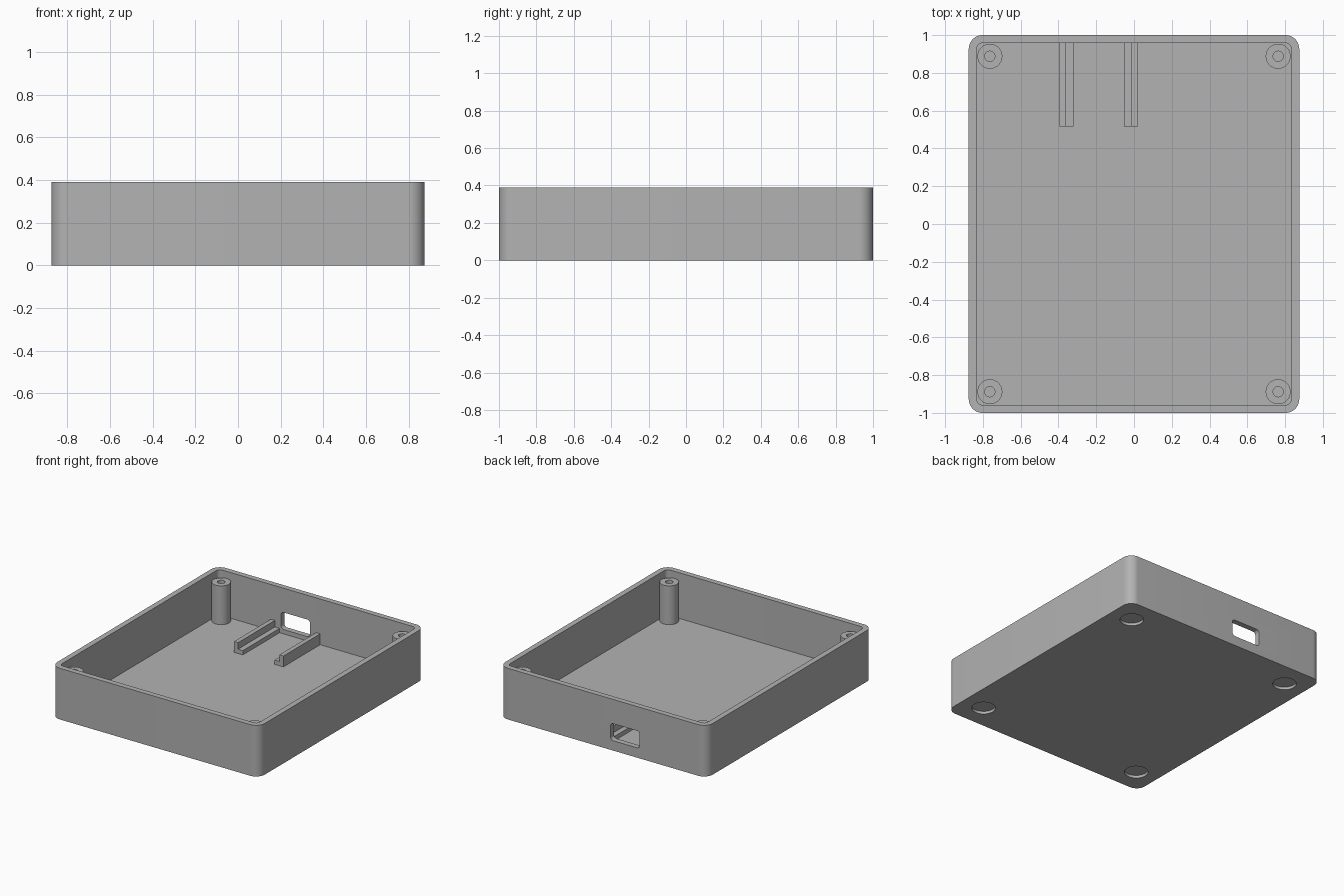
import bpy
import bmesh
from math import sin, cos, pi
from mathutils import Matrix, Vector

HX, HY, HEIGHT = 0.875, 1.0, 0.39
WALL = 0.042
CORNER = 0.073
POST_TOP = 0.338

old = bpy.data.objects.get("Cube")
if old:
    bpy.data.objects.remove(old, do_unlink=True)

grey = bpy.data.materials.new("light_grey_plastic")
grey.use_nodes = True
COLOUR = (0.45, 0.45, 0.45, 1)
grey.diffuse_color = COLOUR
grey.node_tree.nodes["Principled BSDF"].inputs["Base Color"].default_value = COLOUR


def finish(name, bm):
    bmesh.ops.recalc_face_normals(bm, faces=bm.faces)
    mesh = bpy.data.meshes.new(name)
    bm.to_mesh(mesh)
    bm.free()
    mesh.materials.append(grey)
    obj = bpy.data.objects.new(name, mesh)
    bpy.context.collection.objects.link(obj)
    return obj


def prism(name, outline, depth, matrix=Matrix()):
    """Extrude a flat outline along its local z, then place it."""
    bm = bmesh.new()
    base = bm.faces.new([bm.verts.new((x, y, 0)) for x, y in outline])
    top = bmesh.ops.extrude_face_region(bm, geom=[base])["geom"]
    moved = [v for v in top if isinstance(v, bmesh.types.BMVert)]
    bmesh.ops.translate(bm, verts=moved, vec=(0, 0, depth))
    bm.transform(matrix)
    return finish(name, bm)


def rounded_rect(hx, hy, r, steps=10):
    points = []
    for q, (sx, sy) in enumerate([(1, 1), (-1, 1), (-1, -1), (1, -1)]):
        for i in range(steps + 1):
            a = (q + i / steps) * pi / 2
            points.append((sx * (hx - r) + r * cos(a), sy * (hy - r) + r * sin(a)))
    return points


def circle(r, n=48):
    return [(r * cos(2 * pi * i / n), r * sin(2 * pi * i / n)) for i in range(n)]


def smooth(obj):
    bpy.ops.object.select_all(action="DESELECT")
    obj.select_set(True)
    bpy.context.view_layer.objects.active = obj
    bpy.ops.object.shade_smooth_by_angle(angle=pi / 6)


def cut(obj, cutters):
    """Subtract the cutters, keep the resulting mesh and drop the helpers."""
    for c in cutters:
        c.hide_render = True
        mod = obj.modifiers.new(c.name, "BOOLEAN")
        mod.operation = "DIFFERENCE"
        mod.solver = "EXACT"
        mod.object = c
    deps = bpy.context.evaluated_depsgraph_get()
    mesh = bpy.data.meshes.new_from_object(obj.evaluated_get(deps))
    obj.modifiers.clear()
    obj.data = mesh
    for c in cutters:
        bpy.data.objects.remove(c, do_unlink=True)
    smooth(obj)


def at(x, y, z):
    return Matrix.Translation(Vector((x, y, z)))


CORNERS = [(sx, sy) for sx in (-1, 1) for sy in (-1, 1)]
PORT_X = -0.186

# Open tray with a cavity, a port in the back wall and four foot recesses
tray = prism("case_tray", rounded_rect(HX, HY, CORNER), HEIGHT)
cavity = prism("cavity_cutter", rounded_rect(HX - WALL, HY - WALL, CORNER - WALL),
               HEIGHT, at(0, 0, WALL))
port = prism("port_cutter", rounded_rect(0.123, 0.065, 0.025), 0.2,
             at(PORT_X, HY + 0.1, 0.14) @ Matrix.Rotation(pi / 2, 4, "X"))
recesses = [prism("recess_cutter", circle(0.083), 0.121, at(sx * 0.70, sy * 0.81, -0.1))
            for sx, sy in CORNERS]
cut(tray, [cavity, port] + recesses)

# Hollow screw posts in the corners
for sx, sy in CORNERS:
    spot = (sx * 0.763, sy * 0.888)
    name = ("left" if sx > 0 else "right") + ("_back" if sy > 0 else "_front")
    post = prism(name + "_screw_post", circle(0.066), POST_TOP - WALL, at(*spot, WALL))
    bore = prism("bore_cutter", circle(0.027), HEIGHT, at(*spot, WALL + 0.002))
    cut(post, [bore])

# Stepped guide rails either side of the port, mirrored about its centre
OUT, MID, IN = 0.208, 0.174, 0.134
STEP, RAIL = 0.075, 0.125
profile = [(IN, WALL), (OUT, WALL), (OUT, RAIL), (MID, RAIL), (MID, STEP), (IN, STEP)]
for side, name in ((-1, "right_guide_rail"), (1, "left_guide_rail")):
    prism(name, [(side * x, z) for x, z in profile], 0.443,
          at(PORT_X, HY - WALL, 0) @ Matrix.Rotation(pi / 2, 4, "X"))
